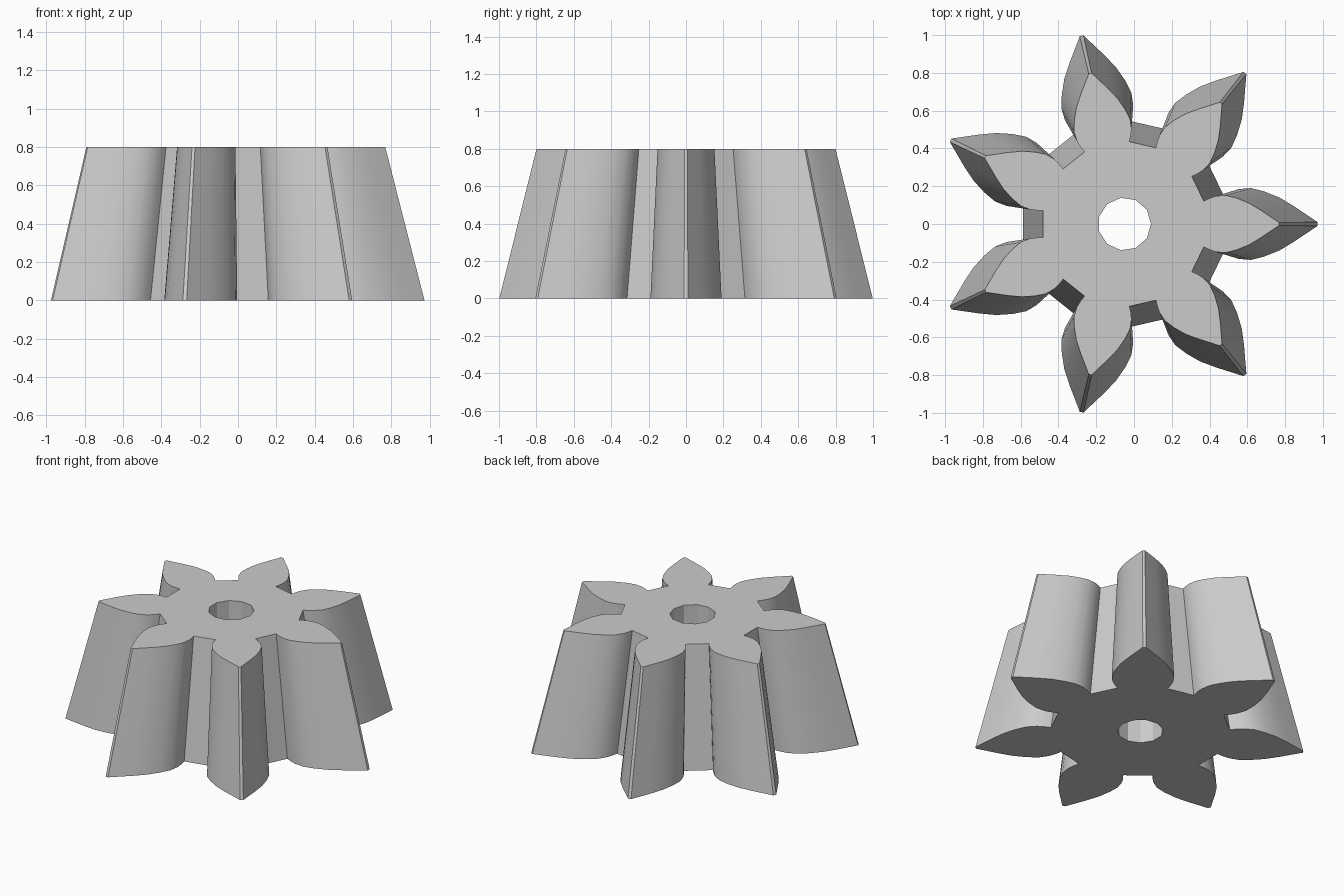
import bpy
import bmesh
import math
from mathutils import Matrix, Vector

TEETH = 7
HEIGHT = 0.8
TAPER = 0.8            # top outline relative to the bottom outline
CENTRE = Vector((-0.05, 0, 0))
BORE_RADIUS, BORE_SIDES = 0.14, 11

# Half of one tooth, root to tip: distance along the tooth, half width
FLANK = [(0.524, 0.152), (0.56, 0.17), (0.605, 0.185), (0.67, 0.19),
         (0.74, 0.172), (0.82, 0.14), (0.9, 0.092), (0.965, 0.048), (1.022, 0.01)]

if "Cube" in bpy.data.objects:
    bpy.data.objects.remove(bpy.data.objects["Cube"])


def make_material(name, colour):
    mat = bpy.data.materials.new(name)
    mat.use_nodes = True
    mat.diffuse_color = colour
    mat.node_tree.nodes["Principled BSDF"].inputs["Base Color"].default_value = colour
    return mat


def gear_outline():
    """Counter-clockwise outline; roots of neighbouring teeth join as straight valleys."""
    tooth = [(u, -v) for u, v in FLANK] + [(u, v) for u, v in reversed(FLANK)]
    points = []
    for i in range(TEETH):
        turn = Matrix.Rotation(math.tau * i / TEETH, 3, 'Z')
        points += [turn @ Vector((u, v, 0)) for u, v in tooth]
    return points


def bore_outline():
    return [Vector((BORE_RADIUS * math.cos(math.tau * i / BORE_SIDES),
                    BORE_RADIUS * math.sin(math.tau * i / BORE_SIDES), 0))
            for i in range(BORE_SIDES)]


def add_wall(bm, outline, top_scale):
    """Wall between a bottom loop and a scaled top loop; returns both edge loops."""
    lift = Vector((0, 0, HEIGHT))
    low = [bm.verts.new(p + CENTRE) for p in outline]
    high = [bm.verts.new(p * top_scale + CENTRE + lift) for p in outline]
    n = len(outline)
    for i in range(n):
        j = (i + 1) % n
        bm.faces.new((low[i], low[j], high[j], high[i]))
    return [[bm.edges.get((ring[i], ring[(i + 1) % n])) for i in range(n)]
            for ring in (low, high)]


# Tapered gear body with a straight bore
bm = bmesh.new()
outer_low, outer_high = add_wall(bm, gear_outline(), TAPER)
bore_low, bore_high = add_wall(bm, bore_outline(), 1.0)

# Flat end caps around the bore
for edges, facing in ((outer_low + bore_low, -1), (outer_high + bore_high, 1)):
    bmesh.ops.triangle_fill(bm, edges=edges, use_beauty=True, normal=(0, 0, facing))
bmesh.ops.recalc_face_normals(bm, faces=bm.faces)

mesh = bpy.data.meshes.new("bevel_gear")
bm.to_mesh(mesh)
bm.free()
gear = bpy.data.objects.new("bevel_gear", mesh)
bpy.context.collection.objects.link(gear)
mesh.materials.append(make_material("plain_grey", (0.6, 0.6, 0.6, 1)))

# Smooth flanks, crisp rims, valleys and bore
bpy.ops.object.select_all(action='DESELECT')
gear.select_set(True)
bpy.context.view_layer.objects.active = gear
bpy.ops.object.shade_smooth_by_angle(angle=math.radians(28))
